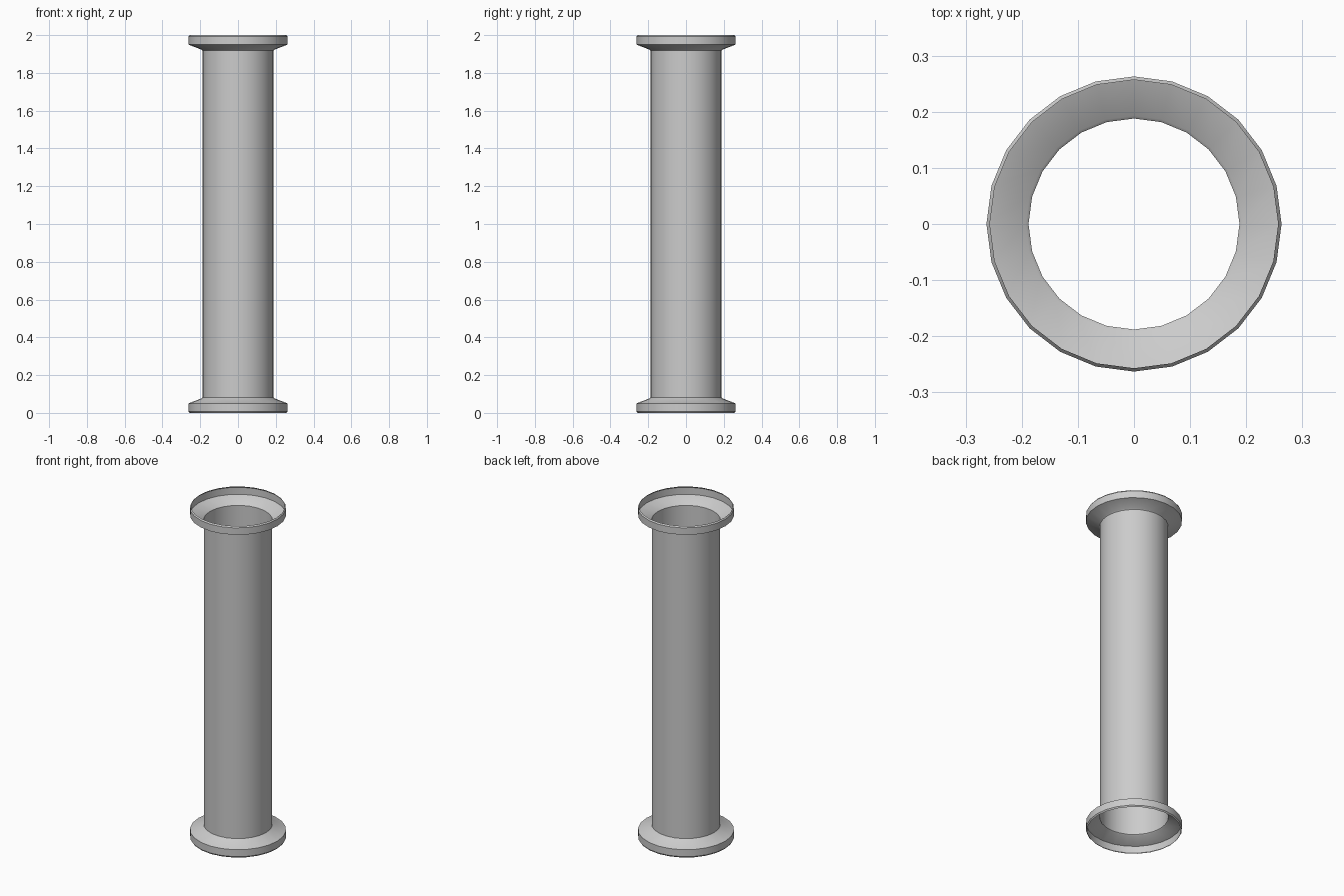
import bpy, bmesh, math

cube = bpy.data.objects.get("Cube")
if cube:
    bpy.data.objects.remove(cube, do_unlink=True)

SIDES = 24
HEIGHT = 2.0

grey = bpy.data.materials.new("plain grey")
grey.use_nodes = True
colour = (0.6, 0.6, 0.6, 1)
grey.diffuse_color = colour
grey.node_tree.nodes["Principled BSDF"].inputs["Base Color"].default_value = colour


def lathe(name, profile):
    """Open shell turned around z from (radius, height) points, bottom to top."""
    bm = bmesh.new()
    rings = []
    for r, z in profile:
        angles = [math.tau * i / SIDES for i in range(SIDES)]
        rings.append([bm.verts.new((r * math.cos(a), r * math.sin(a), z)) for a in angles])
    for low, high in zip(rings, rings[1:]):
        for i in range(SIDES):
            j = (i + 1) % SIDES
            bm.faces.new((low[i], low[j], high[j], high[i]))
    mesh = bpy.data.meshes.new(name)
    bm.to_mesh(mesh)
    bm.free()
    mesh.materials.append(grey)
    obj = bpy.data.objects.new(name, mesh)
    bpy.context.collection.objects.link(obj)
    bpy.ops.object.select_all(action="DESELECT")
    obj.select_set(True)
    bpy.context.view_layer.objects.active = obj
    bpy.ops.object.shade_smooth_by_angle(angle=math.radians(30))
    return obj


# Flared collar: bevelled lip, upright rim, shallow cone, small step to the pipe
collar = [(0.257, 0), (0.263, 0.008), (0.263, 0.05), (0.193, 0.077), (0.188, 0.082)]
lathe("bottom_collar", collar)
lathe("top_collar", [(r, HEIGHT - z) for r, z in reversed(collar)])

# Straight hollow pipe between the collars
radius, joint = collar[-1]
lathe("pipe", [(radius, joint), (radius, HEIGHT - joint)])
